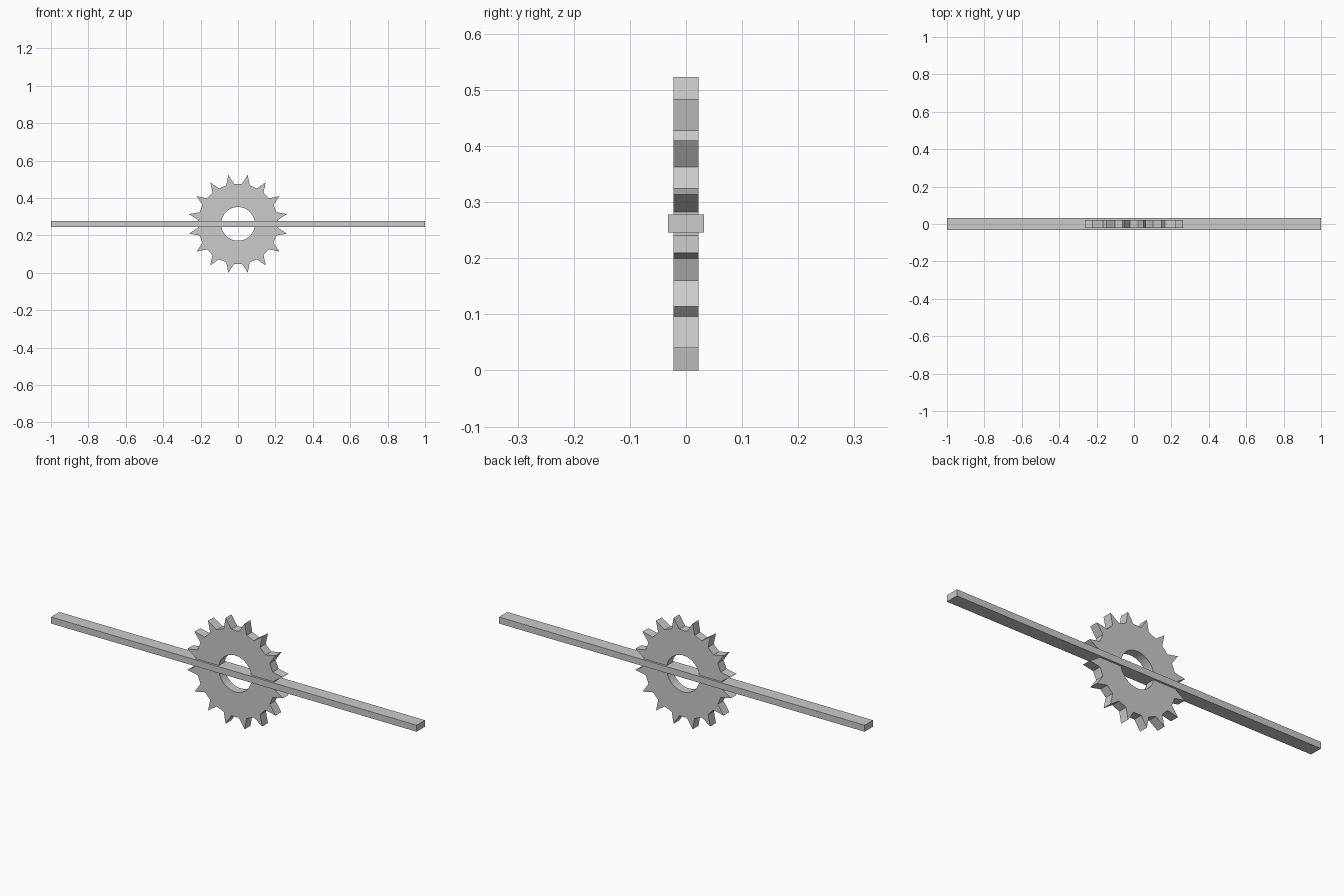
import bpy
import bmesh
from math import cos, sin, pi

TEETH = 16
STEPS = TEETH * 4          # tip, root, root middle, root for every tooth
TIP_R, ROOT_R, HOLE_R = 0.2667, 0.2147, 0.09
HALF_THICK = 0.0225
CENTRE_Z = 0.2617

old = bpy.data.objects.get("Cube")
if old:
    bpy.data.objects.remove(old, do_unlink=True)

# One plain grey for everything
grey = bpy.data.materials.new("light grey")
grey.use_nodes = True
colour = (0.6, 0.6, 0.6, 1)
grey.diffuse_color = colour
grey.node_tree.nodes["Principled BSDF"].inputs["Base Color"].default_value = colour


def finish(name, bm):
    bmesh.ops.recalc_face_normals(bm, faces=bm.faces)
    mesh = bpy.data.meshes.new(name)
    bm.to_mesh(mesh)
    bm.free()
    mesh.materials.append(grey)
    obj = bpy.data.objects.new(name, mesh)
    bpy.context.collection.objects.link(obj)
    obj.location.z = CENTRE_Z
    return obj


def ring(bm, radii, y):
    verts = []
    for i in range(STEPS):
        a = 2 * pi * (i + 2) / STEPS
        r = radii[i % len(radii)]
        verts.append(bm.verts.new((r * cos(a), y, r * sin(a))))
    return verts


# Toothed wheel: outer and inner loops on both sides, bridged in turn
bm = bmesh.new()
outline = [TIP_R, ROOT_R, ROOT_R * cos(2 * pi / STEPS), ROOT_R]
loops = [ring(bm, outline, -HALF_THICK), ring(bm, outline, HALF_THICK),
         ring(bm, [HOLE_R], HALF_THICK), ring(bm, [HOLE_R], -HALF_THICK)]
for k in range(4):
    a, b = loops[k], loops[(k + 1) % 4]
    for i in range(STEPS):
        j = (i + 1) % STEPS
        bm.faces.new((a[i], a[j], b[j], b[i]))
wheel = finish("toothed_wheel", bm)

# Long flat bar passing through the wheel
bm = bmesh.new()
bmesh.ops.create_cube(bm, size=1)
bmesh.ops.scale(bm, vec=(2, 0.065, 0.032), verts=bm.verts)
finish("cross_bar", bm)

# Smooth the bore while keeping teeth crisp
bpy.ops.object.select_all(action="DESELECT")
wheel.select_set(True)
bpy.context.view_layer.objects.active = wheel
bpy.ops.object.shade_smooth_by_angle(angle=pi / 9)
